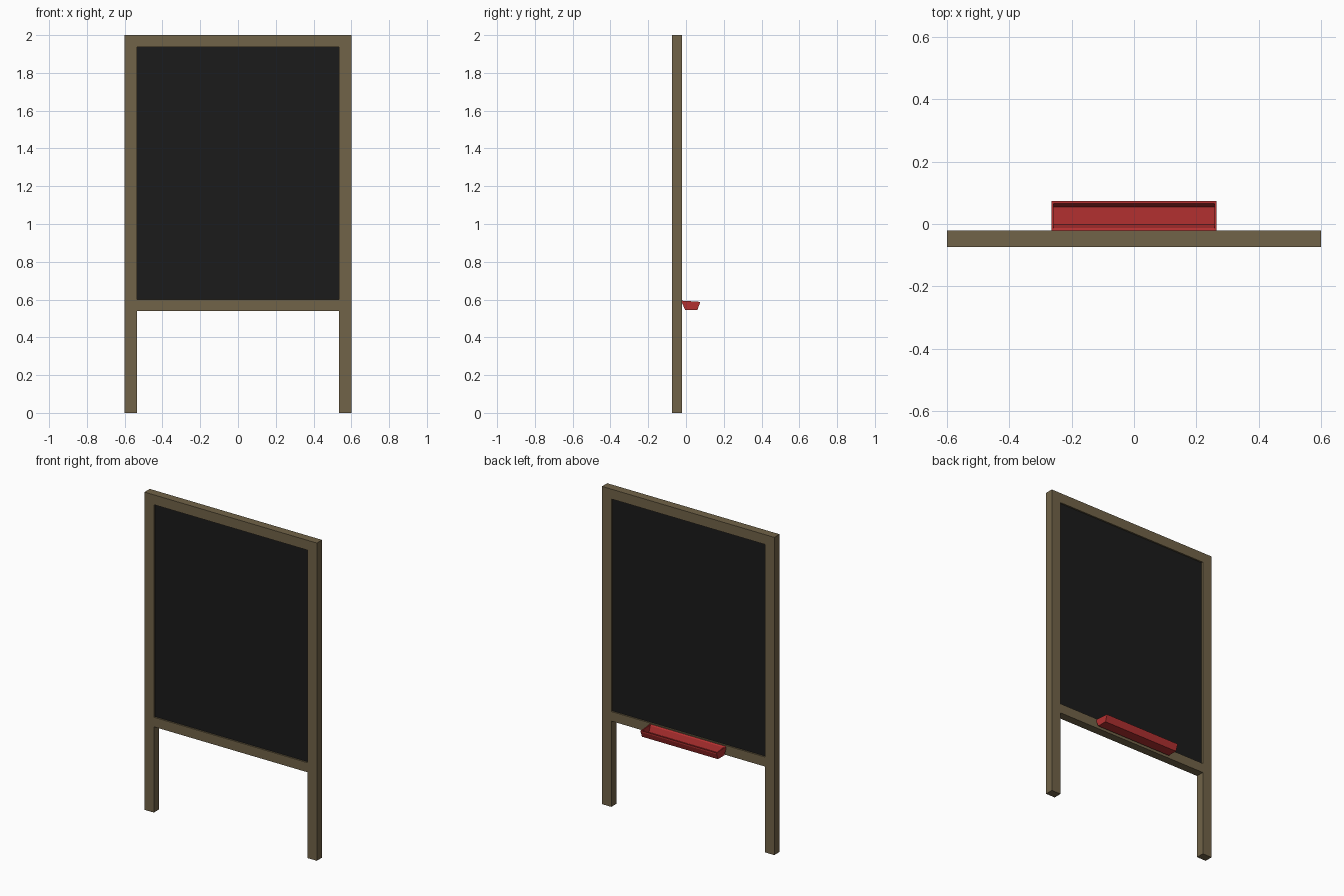
import bpy, bmesh

if "Cube" in bpy.data.objects:
    bpy.data.objects.remove(bpy.data.objects["Cube"])

def material(name, rgb):
    m = bpy.data.materials.new(name)
    m.diffuse_color = (*rgb, 1)
    m.use_nodes = True
    m.node_tree.nodes["Principled BSDF"].inputs["Base Color"].default_value = m.diffuse_color
    return m

wood = material("wood", (0.165, 0.125, 0.065))
slate = material("slate", (0.011, 0.011, 0.011))
red = material("red", (0.45, 0.03, 0.03))

def prism(name, profile, axis, lo, hi, mat):
    """Extrude a 2D profile: (x, z) along y, or (y, z) along x."""
    place = (lambda p, d: (d, *p)) if axis == "x" else (lambda p, d: (p[0], d, p[1]))
    bm = bmesh.new()
    face = bm.faces.new([bm.verts.new(place(p, lo)) for p in profile])
    ext = bmesh.ops.extrude_face_region(bm, geom=[face])
    for v in (g for g in ext["geom"] if isinstance(g, bmesh.types.BMVert)):
        v.co["xyz".index(axis)] = hi
    bmesh.ops.recalc_face_normals(bm, faces=bm.faces)
    mesh = bpy.data.meshes.new(name)
    bm.to_mesh(mesh)
    bm.free()
    mesh.materials.append(mat)
    ob = bpy.data.objects.new(name, mesh)
    bpy.context.collection.objects.link(ob)
    return ob

def box(name, x0, x1, y0, y1, z0, z1, mat):
    return prism(name, [(x0, z0), (x1, z0), (x1, z1), (x0, z1)], "y", y0, y1, mat)

# Wooden frame
FRONT, BACK = -0.073, -0.021
INNER = 0.535
box("left_post", -0.6, -INNER, FRONT, BACK, 0, 2, wood)
box("right_post", INNER, 0.6, FRONT, BACK, 0, 2, wood)
box("top_rail", -INNER, INNER, FRONT, BACK, 1.938, 2, wood)
box("bottom_rail", -INNER, INNER, FRONT, BACK, 0.54, 0.6, wood)

# Writing surface, recessed on both sides
box("board", -INNER, INNER, FRONT + 0.01, BACK - 0.01, 0.6, 1.938, slate)

# Chalk tray: open trough with tapered walls and closed ends
outer = [(-0.021, 0.594), (-0.021, 0.583), (-0.005, 0.545),
         (0.06, 0.545), (0.073, 0.58), (0.073, 0.588)]
inner = [(0.066, 0.588), (0.064, 0.58), (0.055, 0.552), (-0.001, 0.552), (-0.013, 0.588)]
prism("tray_trough", outer + inner, "x", -0.258, 0.258, red)
for name, x0, x1 in (("tray_end_left", -0.265, -0.258), ("tray_end_right", 0.258, 0.265)):
    prism(name, outer, "x", x0, x1, red)
